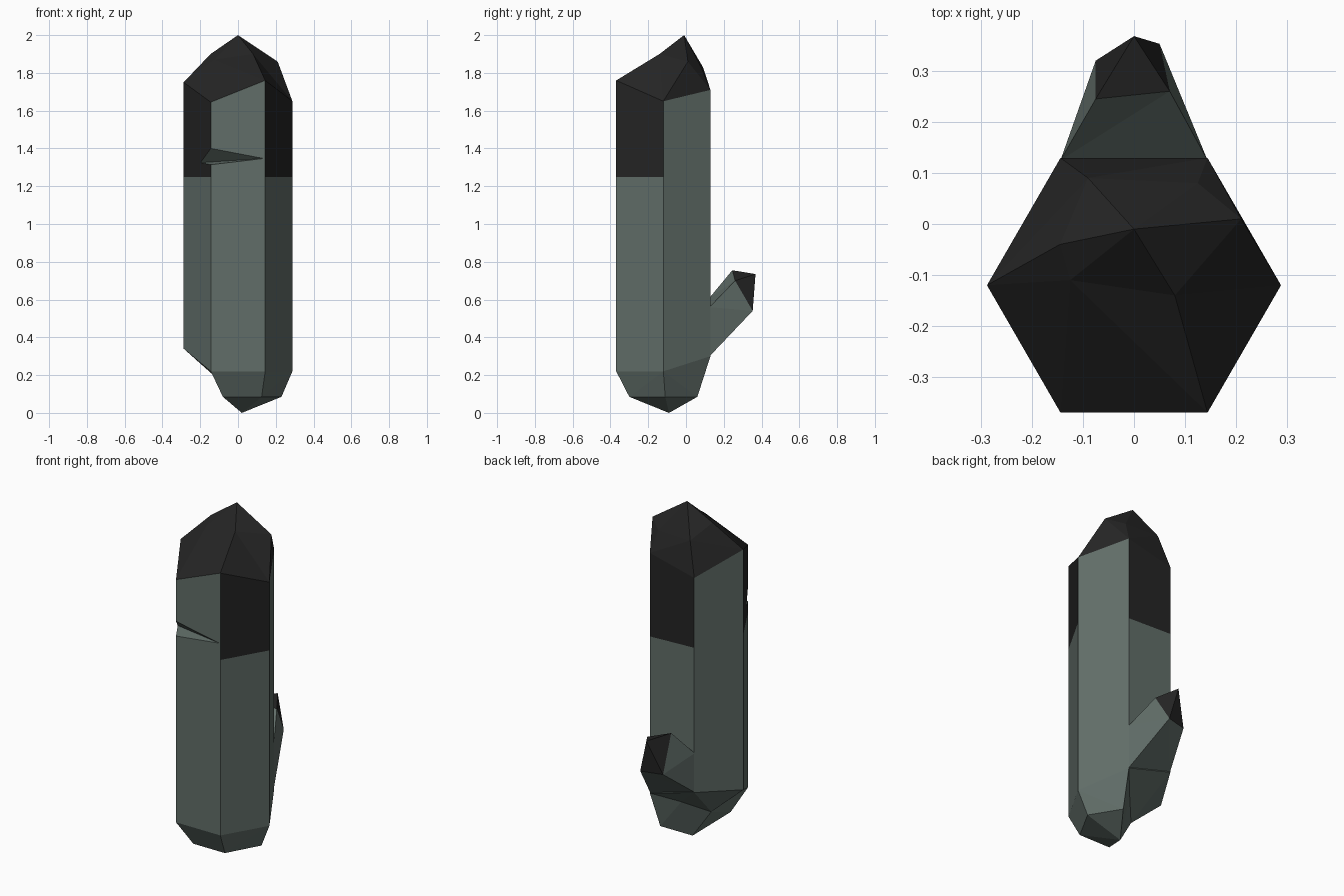
import bpy
import bmesh
from math import cos, sin, radians
from mathutils import Vector

cube = bpy.data.objects.get("Cube")
if cube:
    bpy.data.objects.remove(cube, do_unlink=True)


def make_material(name, color):
    mat = bpy.data.materials.new(name)
    mat.use_nodes = True
    mat.diffuse_color = color
    bsdf = mat.node_tree.nodes["Principled BSDF"]
    bsdf.inputs["Base Color"].default_value = color
    bsdf.inputs["Roughness"].default_value = 0.8
    return mat


STONE, DARK = 0, 1
materials = [make_material("grey green stone", (0.12, 0.155, 0.14, 1)),
             make_material("dark stone", (0.018, 0.018, 0.018, 1))]


def add_object(name, bm):
    bmesh.ops.recalc_face_normals(bm, faces=bm.faces)
    mesh = bpy.data.meshes.new(name)
    bm.to_mesh(mesh)
    bm.free()
    for mat in materials:
        mesh.materials.append(mat)
    obj = bpy.data.objects.new(name, mesh)
    bpy.context.collection.objects.link(obj)
    return obj


def loft(name, rings, start, end, is_dark):
    """Skin a stack of rings; an optional point closes each end."""
    bm = bmesh.new()
    loops = [[bm.verts.new(p) for p in ring] for ring in rings]
    count = len(loops[0])

    def face(verts, band, side):
        bm.faces.new(verts).material_index = DARK if is_dark(band, side) else STONE

    for band, (low, high) in enumerate(zip(loops, loops[1:])):
        for i in range(count):
            j = (i + 1) % count
            face((low[i], low[j], high[j], high[i]), band, i)
    for point, loop, band in ((start, loops[0], -1), (end, loops[-1], len(rings) - 1)):
        if point:
            tip = bm.verts.new(point)
            for i in range(count):
                face((loop[i], loop[(i + 1) % count], tip), band, i)
        else:
            face(loop, band, 0)
    bmesh.ops.triangulate(bm, faces=[f for f in bm.faces if len(f.verts) > 3])
    return add_object(name, bm)


def hexagon(heights):
    return [(0.288 * cos(radians(60 * i)), -0.12 + 0.288 * sin(radians(60 * i)), z)
            for i, z in enumerate(heights)]


# Main crystal: six-sided shaft, chipped foot and faceted peak
foot = [(0.23, -0.11, 0.085), (0.125, 0.06, 0.085), (0.03, 0.0, 0.23),
        (-0.08, -0.12, 0.155), (-0.08, -0.3, 0.085), (0.125, -0.3, 0.085)]
peak = [(0.21, 0.01, 1.86), (0.125, 0.08, 1.83), (-0.09, 0.09, 1.83),
        (-0.145, -0.04, 1.9), (-0.125, -0.11, 1.87), (0.08, -0.14, 1.9)]
shaft_base = hexagon([0.22, 0.3, 0.38, 0.34, 0.22, 0.22])
band_line = hexagon([1.25, 1.22, 1.23, 1.25, 1.25, 1.25])
shoulder = hexagon([1.65, 1.71, 1.64, 1.75, 1.645, 1.76])
crystal = loft("main_crystal", [foot, shaft_base, band_line, shoulder, peak],
               (0.02, -0.09, 0), (0, -0.01, 2),
               lambda band, side: band >= 3 or (band == 2 and side % 2 == 1))

# Chipped notch across the front left edge
inner = Vector((-0.125, -0.335, 1.335))
edge_x, edge_y = shoulder[4][:2]
upper = Vector((edge_x, edge_y, 1.385))
lower = Vector((edge_x, edge_y, 1.32))
bm = bmesh.new()
for p in (inner, 2 * upper - inner, 2 * lower - inner, (0.138, -0.37, 1.347), (-0.2, -0.275, 1.325)):
    bm.verts.new(p)
bmesh.ops.convex_hull(bm, input=bm.verts)
cutter = add_object("notch_cutter", bm)
cutter.hide_render = True
notch = crystal.modifiers.new("notch", "BOOLEAN")
notch.operation = "DIFFERENCE"
notch.solver = "EXACT"
notch.object = cutter
bpy.context.view_layer.objects.active = crystal
bpy.ops.object.modifier_apply(modifier="notch")
bpy.data.objects.remove(cutter, do_unlink=True)

# Small crystal growing from the back
root = [(-0.144, 0.125, 0.38), (0.144, 0.125, 0.3), (0.144, 0.125, 0.56), (-0.144, 0.125, 0.61)]
bud = [(-0.075, 0.32, 0.54), (0.05, 0.353, 0.54), (0.07, 0.26, 0.7), (-0.075, 0.245, 0.755)]
loft("side_crystal", [root, bud], None, (0, 0.368, 0.735), lambda band, side: band == 1)
